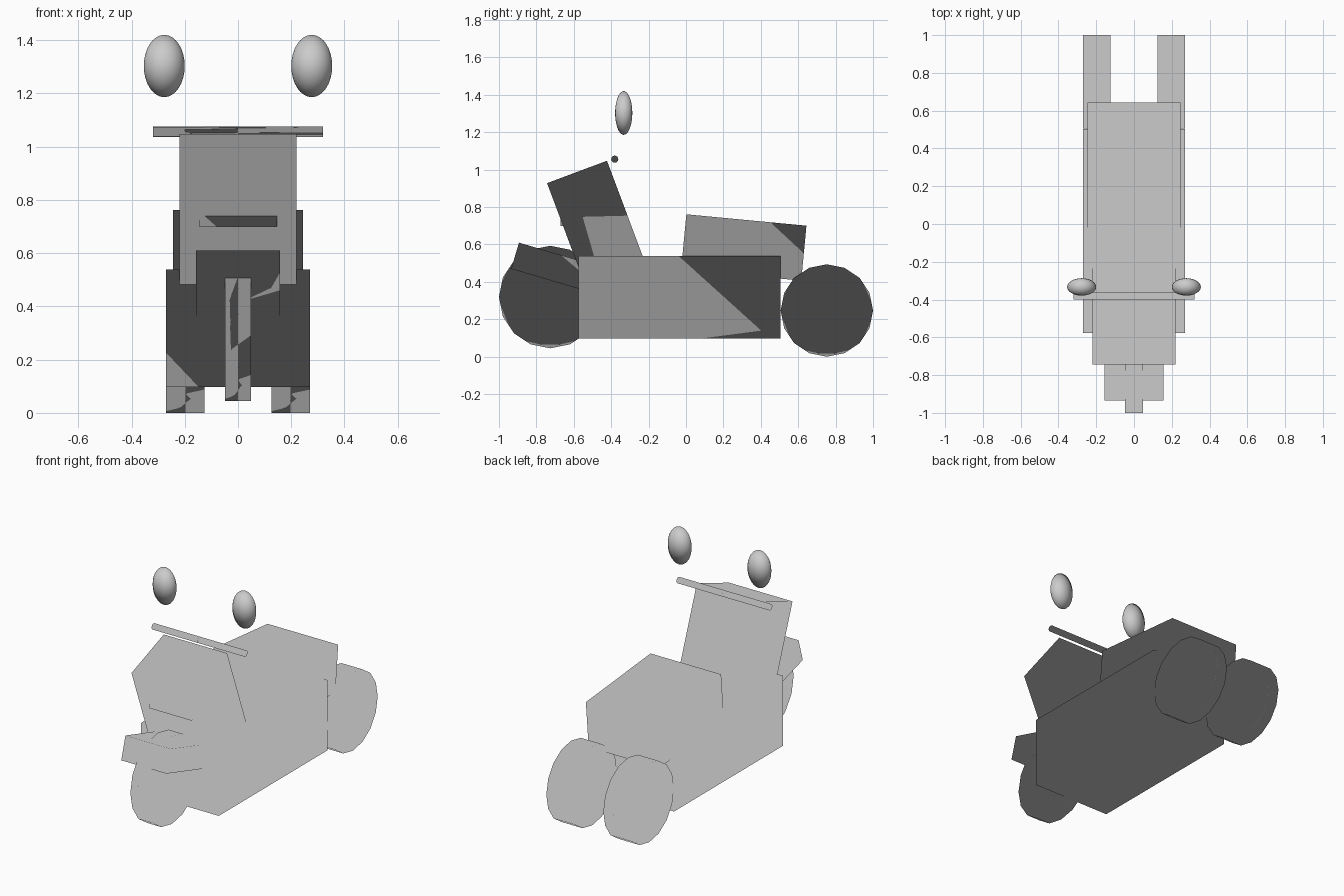
import bpy, math
from mathutils import Vector

cube = bpy.data.objects.get("Cube")
if cube:
    bpy.data.objects.remove(cube, do_unlink=True)

grey = bpy.data.materials.new("light_grey")
grey.use_nodes = True
colour = (0.6, 0.6, 0.6, 1)
grey.diffuse_color = colour
grey.node_tree.nodes["Principled BSDF"].inputs["Base Color"].default_value = colour

UP = Vector((0, 0, 1))


def finish(name, normal_rule):
    """Name and colour the part, apply its transform and set its vertex normals by a rule."""
    ob = bpy.context.object
    ob.name = ob.data.name = name
    ob.data.materials.append(grey)
    bpy.ops.object.shade_smooth()
    round_normals = [v.co.normalized() for v in ob.data.vertices]
    bpy.ops.object.transform_apply(location=False, rotation=True, scale=True)
    normals = [normal_rule(v, n) for v, n in zip(ob.data.vertices, round_normals)]
    ob.data.normals_split_custom_set_from_vertices(normals)


def box(name, centre, size, tilt=0):
    """Block tilted about the x axis, in degrees, with one even shade."""
    bpy.ops.mesh.primitive_cube_add(size=1, location=centre,
                                    rotation=(math.radians(tilt), 0, 0))
    bpy.context.object.scale = size
    finish(name, lambda v, n: UP)


def rod(name, centre, radius, width):
    """Cylinder lying along the x axis, its two ends shaded oppositely."""
    bpy.ops.mesh.primitive_cylinder_add(vertices=16, radius=radius, depth=width,
                                        location=centre, rotation=(0, math.pi / 2, 0))
    finish(name, lambda v, n: UP if v.co.x < 0 else -UP)


# Body, seat and front parts
box("body", (0, -0.036, 0.318), (0.54, 1.08, 0.44))
box("seat", (0, 0.309, 0.584), (0.49, 0.645, 0.295), -5.4)
box("front_shield", (0, -0.46, 0.66), (0.44, 0.342, 0.70), 20.5)
box("headlight", (0, -0.572, 0.80), (0.294, 0.20, 0.20))
box("front_fender", (0, -0.722, 0.483), (0.314, 0.40, 0.146), -16.5)

# Wheels
rod("front_wheel", (0, -0.726, 0.319), 0.274, 0.096)
for side, sign in (("left", 1), ("right", -1)):
    rod("rear_wheel_" + side, (sign * 0.198, 0.753, 0.247), 0.247, 0.145)

# Steering bar and mirrors
rod("handlebar", (0, -0.381, 1.056), 0.019, 0.64)
for side, sign in (("left", 1), ("right", -1)):
    bpy.ops.mesh.primitive_uv_sphere_add(segments=24, ring_count=16, radius=1,
                                         location=(sign * 0.277, -0.333, 1.303))
    bpy.context.object.scale = (0.077, 0.046, 0.117)
    finish("mirror_" + side, lambda v, n: n)
